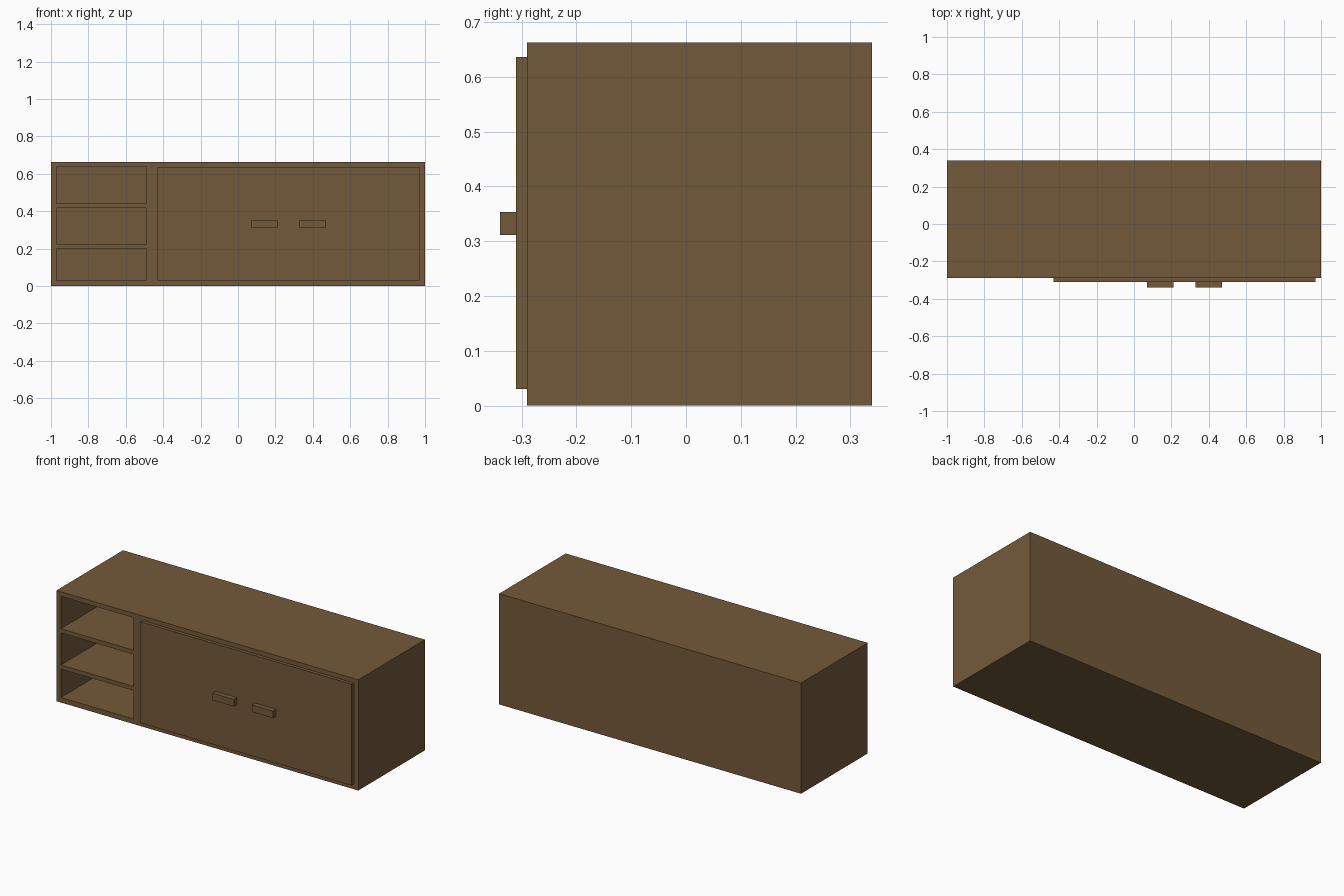
import bpy, bmesh

if "Cube" in bpy.data.objects:
    bpy.data.objects.remove(bpy.data.objects["Cube"])

wood = bpy.data.materials.new("brown_wood")
wood.diffuse_color = (0.171, 0.102, 0.042, 1)
wood.use_nodes = True
wood.node_tree.nodes["Principled BSDF"].inputs["Base Color"].default_value = wood.diffuse_color


def box(name, x, y, z):
    """Axis-aligned box from (min, max) ranges."""
    bm = bmesh.new()
    bmesh.ops.create_cube(bm, size=1)
    for v in bm.verts:
        v.co = [r[0] if c < 0 else r[1] for c, r in zip(v.co, (x, y, z))]
    mesh = bpy.data.meshes.new(name)
    bm.to_mesh(mesh)
    bm.free()
    mesh.materials.append(wood)
    obj = bpy.data.objects.new(name, mesh)
    bpy.context.collection.objects.link(obj)
    return obj


FRONT, BACK, TOP = -0.29, 0.34, 0.663

# Cabinet body with three open cubbies on the left
body = box("cabinet_body", (-1, 1), (FRONT, BACK), (0, TOP))
for i, z in enumerate([(0.03, 0.2), (0.225, 0.417), (0.442, 0.636)]):
    cutter = box(f"cubby_cutter_{i + 1}", (-0.97, -0.49), (FRONT - 0.1, BACK - 0.03), z)
    cutter.hide_render = True
    cutter.hide_set(True)
    mod = body.modifiers.new(f"cubby_{i + 1}", 'BOOLEAN')
    mod.operation = 'DIFFERENCE'
    mod.solver = 'EXACT'
    mod.object = cutter

# Wide door panel standing proud of the front
box("door_panel", (-0.43, 0.97), (FRONT - 0.02, FRONT), (0.03, 0.636))

# Pair of bar handles, symmetric about the door centre
for side, s in (("left", -1), ("right", 1)):
    c = 0.27 + s * 0.13
    box(f"{side}_handle", (c - 0.07, c + 0.07), (-0.34, FRONT - 0.02), (0.311, 0.353))
